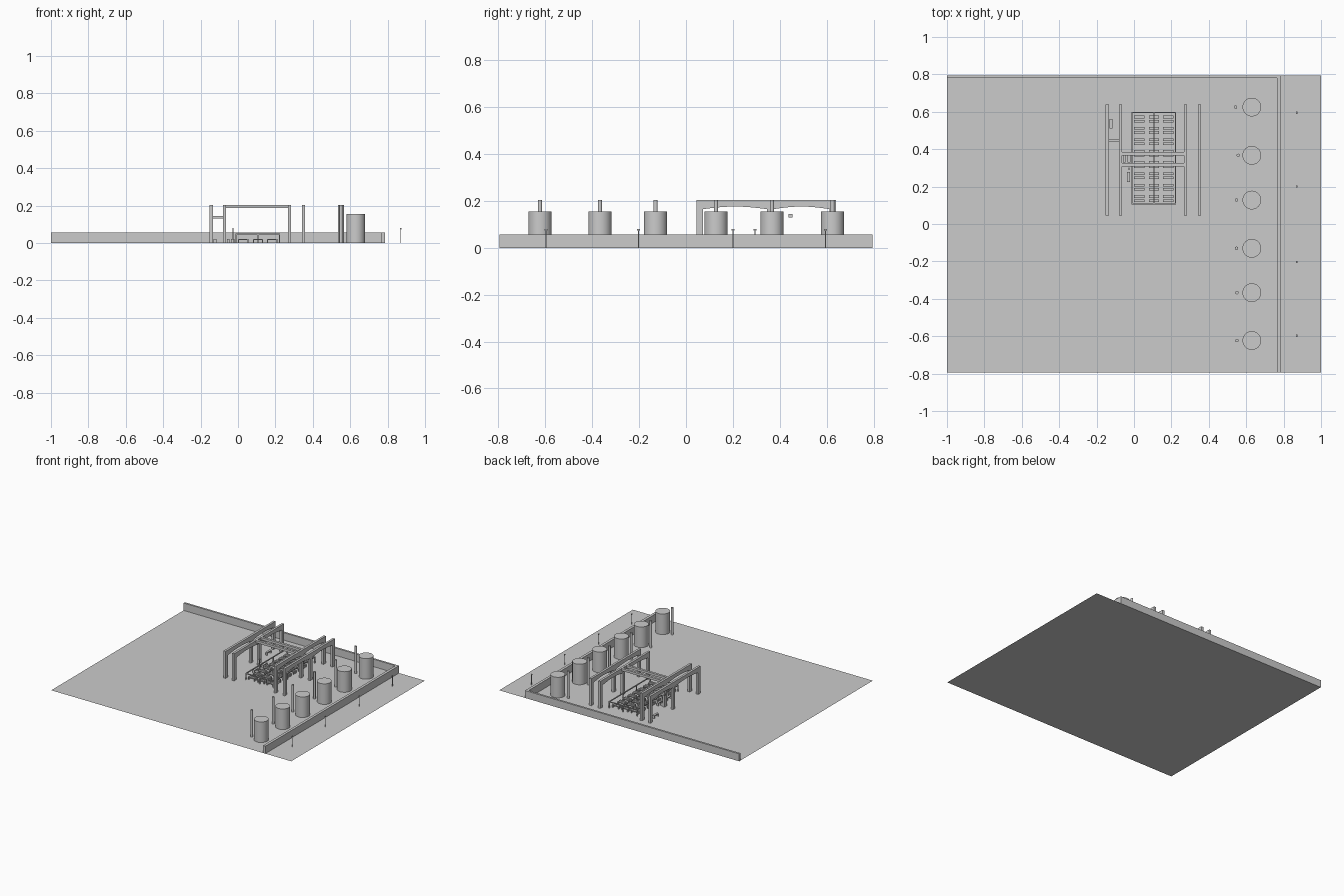
import bpy, bmesh, math

if "Cube" in bpy.data.objects:
    bpy.data.objects.remove(bpy.data.objects["Cube"])


def mesh_object(name, bm):
    bmesh.ops.recalc_face_normals(bm, faces=bm.faces)
    me = bpy.data.meshes.new(name)
    bm.to_mesh(me)
    bm.free()
    ob = bpy.data.objects.new(name, me)
    bpy.context.collection.objects.link(ob)
    return ob


def add_box(bm, x0, x1, y0, y1, z0, z1):
    v = bmesh.ops.create_cube(bm, size=1)["verts"]
    for p in v:
        p.co = ((x0 + x1) / 2 + p.co.x * (x1 - x0),
                (y0 + y1) / 2 + p.co.y * (y1 - y0),
                (z0 + z1) / 2 + p.co.z * (z1 - z0))


def boxes(name, items):
    bm = bmesh.new()
    for b in items:
        add_box(bm, *b)
    return mesh_object(name, bm)


def cylinder(name, x, y, r, h, n=32):
    bpy.ops.mesh.primitive_cylinder_add(vertices=n, radius=r, depth=h, location=(x, y, h / 2))
    ob = bpy.context.object
    ob.name = name
    bpy.ops.object.shade_smooth_by_angle()


# ground sheet
bpy.ops.mesh.primitive_plane_add(size=1)
ground = bpy.context.object
ground.name = "ground"
ground.scale = (2, 1.59, 1)

# perimeter walls
boxes("side_wall", [(0.765, 0.785, -0.795, 0.795, 0, 0.056)])
boxes("back_wall", [(-1, 0.765, 0.78, 0.795, 0, 0.056)])

# storage tanks with a tall pole beside each
tanks = [(0.625, 0.543), (0.367, 0.557), (0.128, 0.548),
         (-0.13, 0.548), (-0.367, 0.55), (-0.623, 0.55)]
for y, px in tanks:
    cylinder("tank", 0.63, y, 0.05, 0.155)
    cylinder("tank_pole", px, y, 0.009, 0.203, 16)


# lamp posts with a small cap
def lamp(x, y):
    boxes("lamp_post", [(x - .002, x + .002, y - .002, y + .002, 0, 0.075),
                        (x - .003, x + .003, y - .006, y + .006, 0.073, 0.08)])


for y in (0.595, 0.2, -0.203, -0.597):
    lamp(0.87, y)
lamp(-0.027, 0.295)

# arched frames: three legs and two shallow arches, extruded along x
Y0, Y1, TOP, SPRING, RISE = 0.045, 0.64, 0.204, 0.165, 0.011
outline = [(Y0, 0), (Y0, TOP), (Y1, TOP), (Y1, 0)]
for a, b in ((0.613, 0.372), (0.345, 0.072)):
    outline.append((a, 0))
    for i in range(13):
        t = i / 12
        outline.append((a + (b - a) * t, SPRING + RISE * math.sin(math.pi * t)))
    outline.append((b, 0))
    if b > 0.2:
        continue


def arched_frame(x, w=0.017):
    bm = bmesh.new()
    f = bm.faces.new([bm.verts.new((x - w / 2, y, z)) for y, z in outline])
    ext = bmesh.ops.extrude_face_region(bm, geom=[f])["geom"]
    bmesh.ops.translate(bm, vec=(w, 0, 0),
                        verts=[g for g in ext if isinstance(g, bmesh.types.BMVert)])
    bm.faces.ensure_lookup_table()
    bmesh.ops.triangulate(bm, faces=[g for g in bm.faces if len(g.verts) > 4])
    mesh_object("arched_frame", bm)


for x in (-0.143, -0.073, 0.275, 0.35):
    arched_frame(x)

# beams joining the frames
boxes("cross_beams", [(-0.07, 0.27, y, y + 0.018, 0.186, 0.204) for y in (0.308, 0.367)])
boxes("short_tie_beam", [(-0.14, -0.08, 0.438, 0.454, 0.13, 0.145)])

# open rack around the slatted benches
T = 0.006
rack = []
for x in (-0.013, 0.103, 0.219):
    rack.append((x, x + T, 0.105, 0.6, 0.043, 0.05))
    for y in (0.105, 0.27, 0.43, 0.594):
        rack.append((x, x + T, y, y + T, 0, 0.043))
for y in (0.105, 0.594):
    rack.append((-0.013, 0.225, y, y + T, 0.043, 0.05))
boxes("rack_frame", rack)


# small bench: flat top on two end legs
def bench(x0, x1, y0, y1, h=0.022, t=0.006):
    parts = [(x0, x1, y0, y1, h - t, h)]
    if x1 - x0 > y1 - y0:
        parts += [(x0, x0 + t, y0, y1, 0, h - t), (x1 - t, x1, y0, y1, 0, h - t)]
    else:
        parts += [(x0, x1, y0, y0 + t, 0, h - t), (x0, x1, y1 - t, y1, 0, h - t)]
    return parts


rows = []
for x in (0.0, 0.079, 0.155):
    for k in range(8):
        y = 0.118 + k * 0.0607
        rows += bench(x, x + 0.055, y, y + 0.014)
        rows += bench(x, x + 0.055, y + 0.022, y + 0.036)
boxes("bench_rows", rows)

# loose benches beside the rack
boxes("side_bench_back", bench(-0.13, -0.114, 0.51, 0.562))
boxes("side_bench_front", bench(-0.038, -0.022, 0.225, 0.277))
boxes("side_bench_middle", bench(-0.06, -0.045, 0.33, 0.365) + bench(-0.036, -0.02, 0.33, 0.38))
